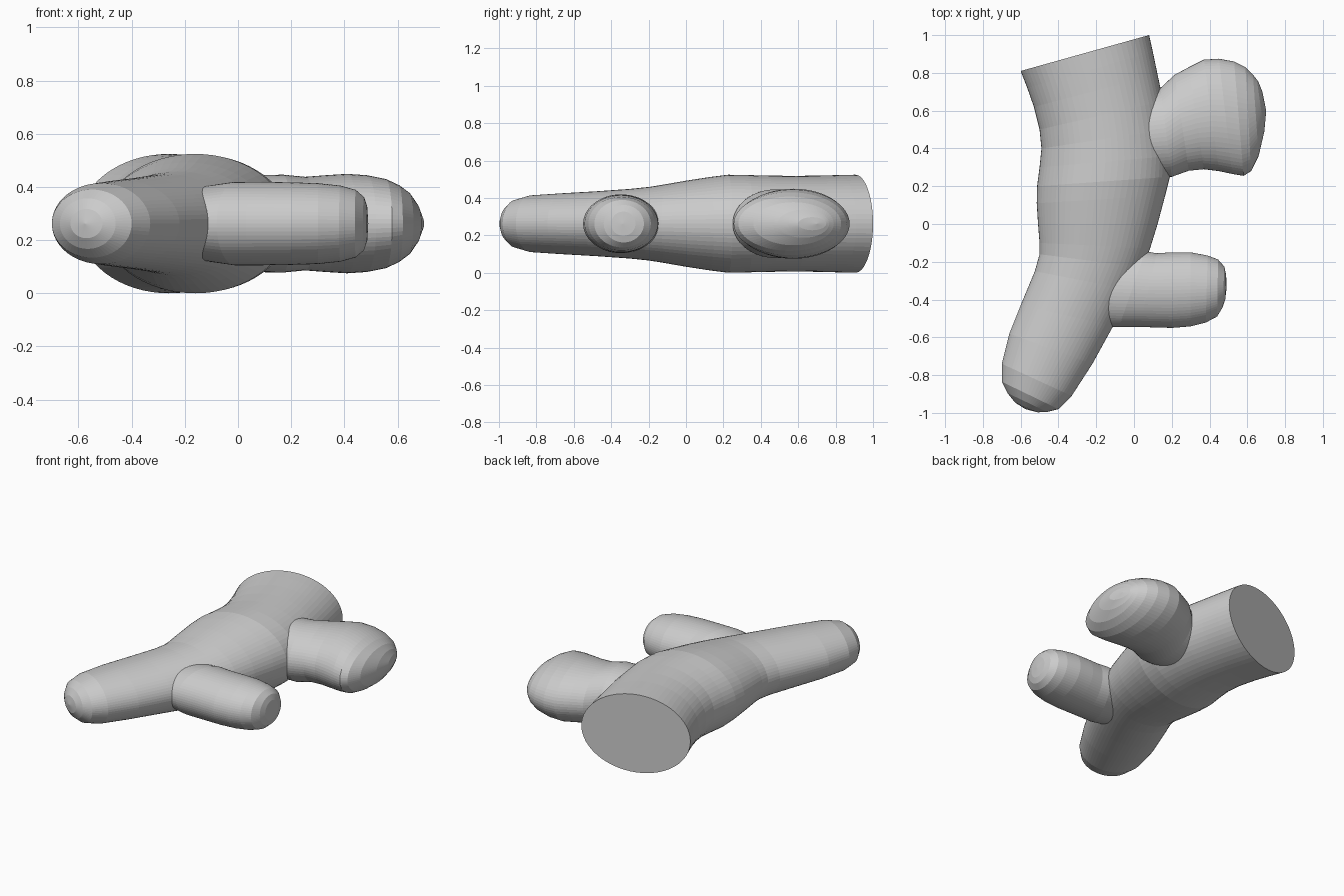
import bpy
import bmesh
import math
from mathutils import Vector

SIDES = 64
MID_Z = 0.262


def loft(name, stations, tip=None):
    """Skin elliptical rings; each station is (edge A x, y, edge B x, y, half height)."""
    bm = bmesh.new()
    rings = []
    for ax, ay, bx, by, h in stations:
        a, b = Vector((ax, ay, MID_Z)), Vector((bx, by, MID_Z))
        centre, half = (a + b) / 2, (b - a) / 2
        ring = []
        for i in range(SIDES):
            t = 2 * math.pi * i / SIDES
            ring.append(bm.verts.new(centre + half * math.cos(t) + Vector((0, 0, h * math.sin(t)))))
        rings.append(ring)
    for r, s in zip(rings, rings[1:]):
        for i in range(SIDES):
            j = (i + 1) % SIDES
            bm.faces.new((r[i], r[j], s[j], s[i]))
    bm.faces.new(rings[0])
    apex = bm.verts.new((tip[0], tip[1], MID_Z))
    last = rings[-1]
    for i in range(SIDES):
        bm.faces.new((last[i], last[(i + 1) % SIDES], apex))
    bmesh.ops.recalc_face_normals(bm, faces=bm.faces)
    mesh = bpy.data.meshes.new(name)
    bm.to_mesh(mesh)
    bm.free()
    obj = bpy.data.objects.new(name, mesh)
    bpy.context.collection.objects.link(obj)
    return obj


# Main stem: flat cut at the back, rounded at the front
loft("main_stem", [
    (-0.60, 0.81, 0.08, 1.00, 0.262),
    (-0.565, 0.72, 0.10, 0.91, 0.260),
    (-0.53, 0.62, 0.125, 0.79, 0.257),
    (-0.50, 0.50, 0.155, 0.65, 0.256),
    (-0.49, 0.40, 0.18, 0.50, 0.257),
    (-0.50, 0.30, 0.197, 0.36, 0.260),
    (-0.513, 0.20, 0.19, 0.25, 0.262),
    (-0.515, 0.11, 0.165, 0.15, 0.250),
    (-0.508, 0.00, 0.125, 0.00, 0.230),
    (-0.50, -0.10, 0.085, -0.13, 0.210),
    (-0.50, -0.16, 0.045, -0.23, 0.197),
    (-0.525, -0.25, -0.01, -0.35, 0.186),
    (-0.60, -0.43, -0.11, -0.54, 0.173),
    (-0.66, -0.58, -0.22, -0.74, 0.163),
    (-0.70, -0.74, -0.33, -0.91, 0.152),
    (-0.70, -0.835, -0.40, -0.98, 0.128),
    (-0.67, -0.895, -0.46, -0.995, 0.095),
    (-0.63, -0.945, -0.51, -0.997, 0.055),
], tip=(-0.575, -0.98))

# Large bulging side branch
loft("large_branch", [
    (-0.10, 0.25, -0.10, 0.66, 0.18),
    (0.20, 0.25, 0.14, 0.72, 0.184),
    (0.29, 0.282, 0.215, 0.79, 0.176),
    (0.37, 0.29, 0.29, 0.83, 0.182),
    (0.45, 0.28, 0.37, 0.87, 0.187),
    (0.52, 0.265, 0.45, 0.875, 0.182),
    (0.58, 0.255, 0.53, 0.86, 0.168),
    (0.62, 0.28, 0.59, 0.83, 0.145),
    (0.66, 0.36, 0.63, 0.79, 0.115),
    (0.69, 0.49, 0.65, 0.765, 0.075),
    (0.70, 0.60, 0.66, 0.75, 0.035),
], tip=(0.68, 0.70))

# Small blunt side branch
loft("small_branch", [
    (-0.20, -0.54, -0.20, -0.14, 0.13),
    (-0.08, -0.546, 0.06, -0.145, 0.157),
    (0.03, -0.545, 0.12, -0.155, 0.157),
    (0.20, -0.55, 0.20, -0.15, 0.155),
    (0.30, -0.542, 0.30, -0.15, 0.152),
    (0.38, -0.522, 0.39, -0.167, 0.143),
    (0.44, -0.49, 0.445, -0.188, 0.127),
    (0.47, -0.44, 0.478, -0.225, 0.10),
    (0.483, -0.40, 0.488, -0.27, 0.065),
], tip=(0.49, -0.34))
